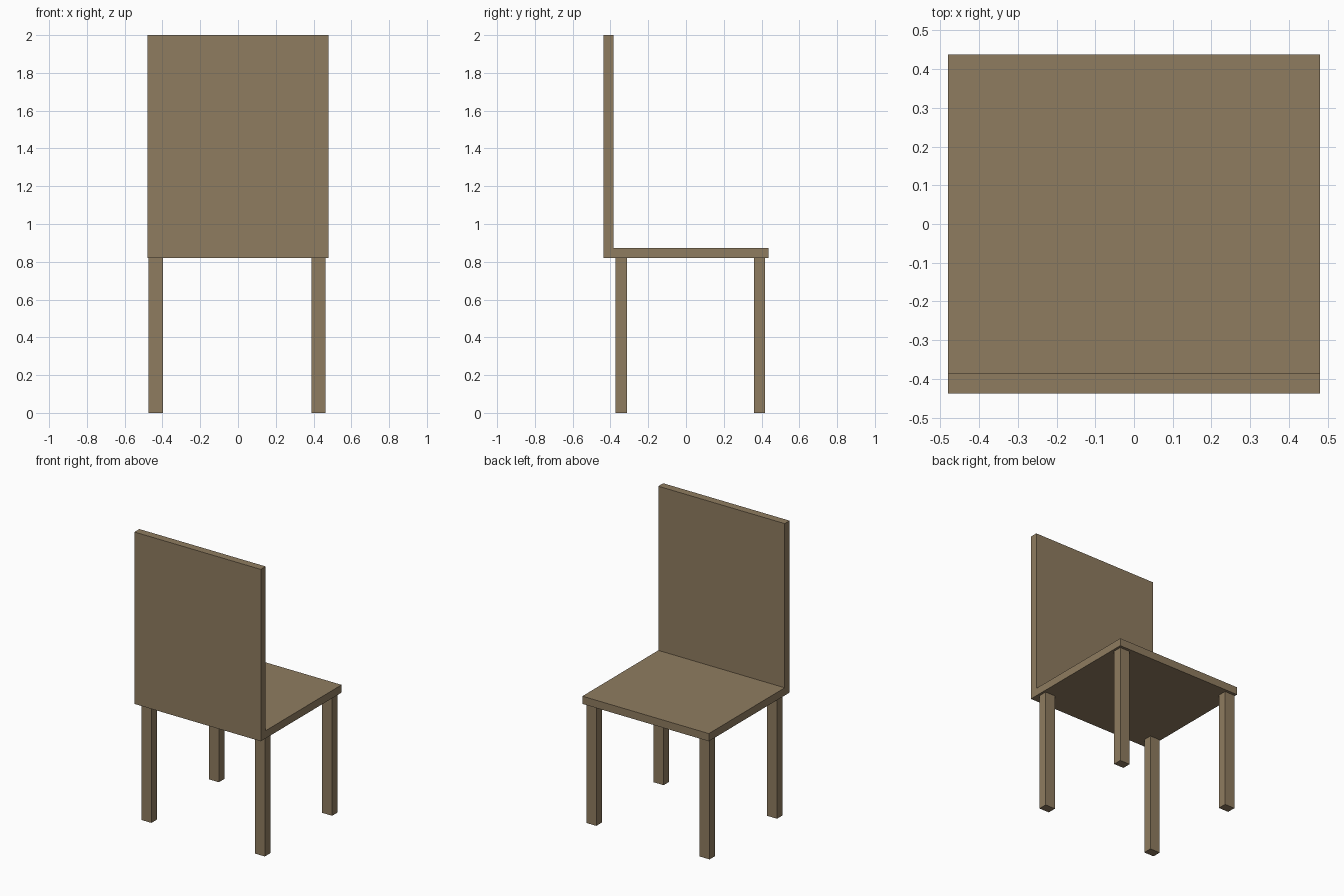
import bpy

cube = bpy.data.objects.get("Cube")
if cube:
    bpy.data.objects.remove(cube, do_unlink=True)

# Single wood colour
wood = bpy.data.materials.new("brown wood")
wood.use_nodes = True
colour = (0.275, 0.202, 0.117, 1)
wood.diffuse_color = colour
wood.node_tree.nodes["Principled BSDF"].inputs["Base Color"].default_value = colour


def box(name, low, high):
    """Add a box spanning two opposite corners."""
    centre = [(a + b) / 2 for a, b in zip(low, high)]
    bpy.ops.mesh.primitive_cube_add(size=1, location=centre)
    obj = bpy.context.object
    obj.name = name
    obj.scale = [b - a for a, b in zip(low, high)]
    bpy.ops.object.transform_apply(location=False, rotation=False, scale=True)
    obj.data.materials.append(wood)
    return obj


HALF_W, HALF_D = 0.48, 0.438
SEAT_Z, THICK = 0.82, 0.053
BACK_Y = THICK - HALF_D

# Seat panel and tall backrest, meeting at the -y edge
box("seat", (-HALF_W, BACK_Y, SEAT_Z), (HALF_W, HALF_D, SEAT_Z + THICK))
box("backrest", (-HALF_W, -HALF_D, SEAT_Z), (HALF_W, BACK_Y, 2))

# Four square-cut legs
LEG_W, LEG_D = 0.076, 0.06
for side, x in (("right", -0.435), ("left", 0.426)):
    for end, y in (("backrest_end", -0.342), ("open_end", 0.389)):
        box(f"{side}_{end}_leg",
            (x - LEG_W / 2, y - LEG_D / 2, 0),
            (x + LEG_W / 2, y + LEG_D / 2, SEAT_Z))
